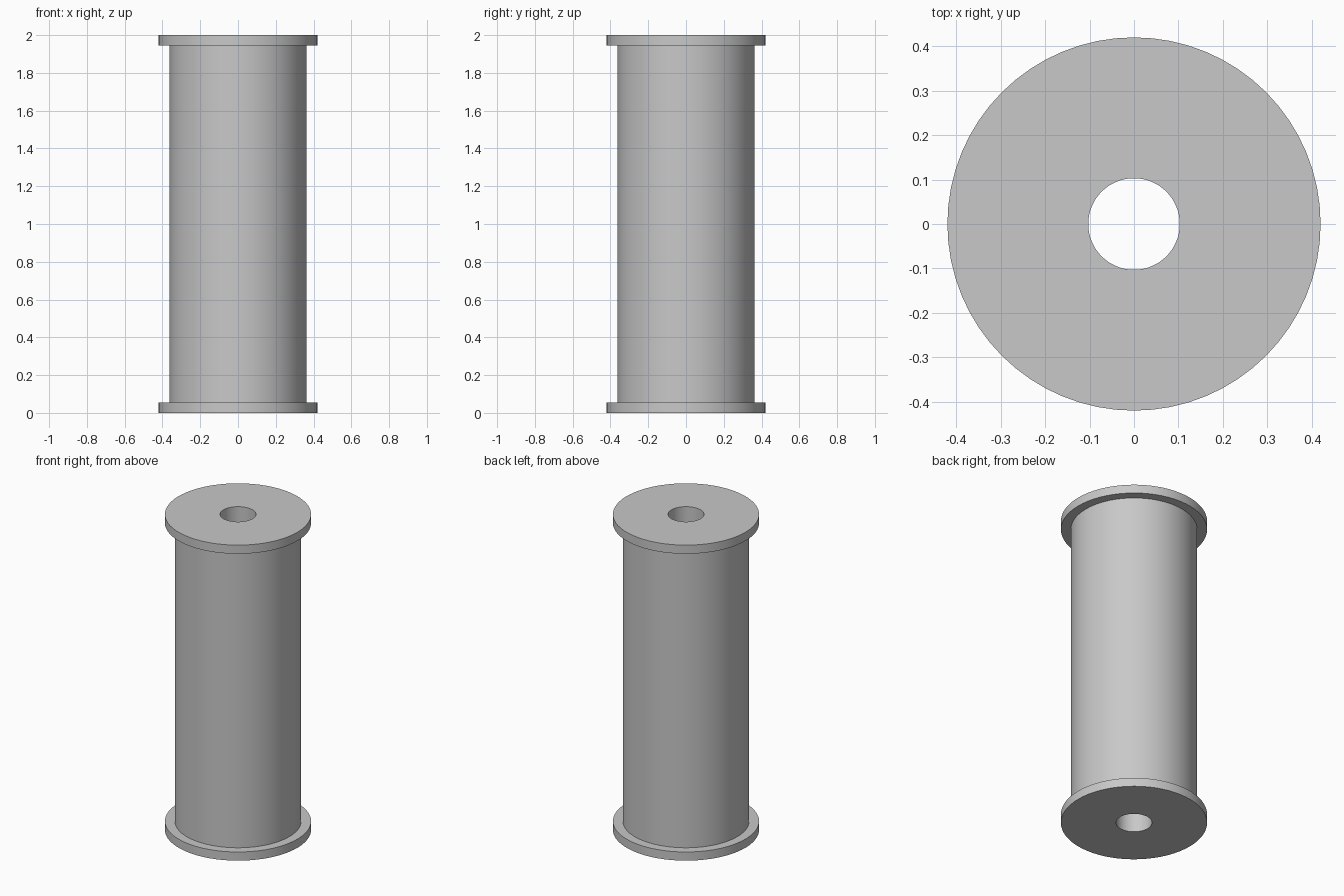
import bpy
import bmesh
import math

cube = bpy.data.objects.get("Cube")
if cube:
    bpy.data.objects.remove(cube, do_unlink=True)

HEIGHT = 2.0
FLANGE_R, FLANGE_H = 0.42, 0.055
BARREL_R, BORE_R = 0.363, 0.103
SIDES = 64

# Plain grey material
grey = bpy.data.materials.new("light_grey")
grey.use_nodes = True
colour = (0.58, 0.58, 0.58, 1.0)
grey.diffuse_color = colour
grey.node_tree.nodes["Principled BSDF"].inputs["Base Color"].default_value = colour


def lathe(name, profile):
    """Revolve a closed (radius, height) profile around the z axis."""
    bm = bmesh.new()
    verts = [bm.verts.new((r, 0, z)) for r, z in profile]
    edges = [bm.edges.new((v, verts[(i + 1) % len(verts)]))
             for i, v in enumerate(verts)]
    bmesh.ops.spin(bm, geom=verts + edges, cent=(0, 0, 0), axis=(0, 0, 1),
                   angle=math.tau, steps=SIDES, use_merge=True)
    bmesh.ops.remove_doubles(bm, verts=bm.verts, dist=1e-5)
    bmesh.ops.recalc_face_normals(bm, faces=bm.faces)
    mesh = bpy.data.meshes.new(name)
    bm.to_mesh(mesh)
    bm.free()
    mesh.materials.append(grey)
    obj = bpy.data.objects.new(name, mesh)
    bpy.context.collection.objects.link(obj)
    bpy.ops.object.select_all(action="DESELECT")
    obj.select_set(True)
    bpy.context.view_layer.objects.active = obj
    bpy.ops.object.shade_smooth_by_angle(angle=math.radians(30))
    return obj


# Flanged barrel with a bore right through it: lower half, mirrored upward
lower = [(BORE_R, 0), (FLANGE_R, 0), (FLANGE_R, FLANGE_H), (BARREL_R, FLANGE_H)]
upper = [(r, HEIGHT - z) for r, z in reversed(lower)]
lathe("spool", lower + upper)
